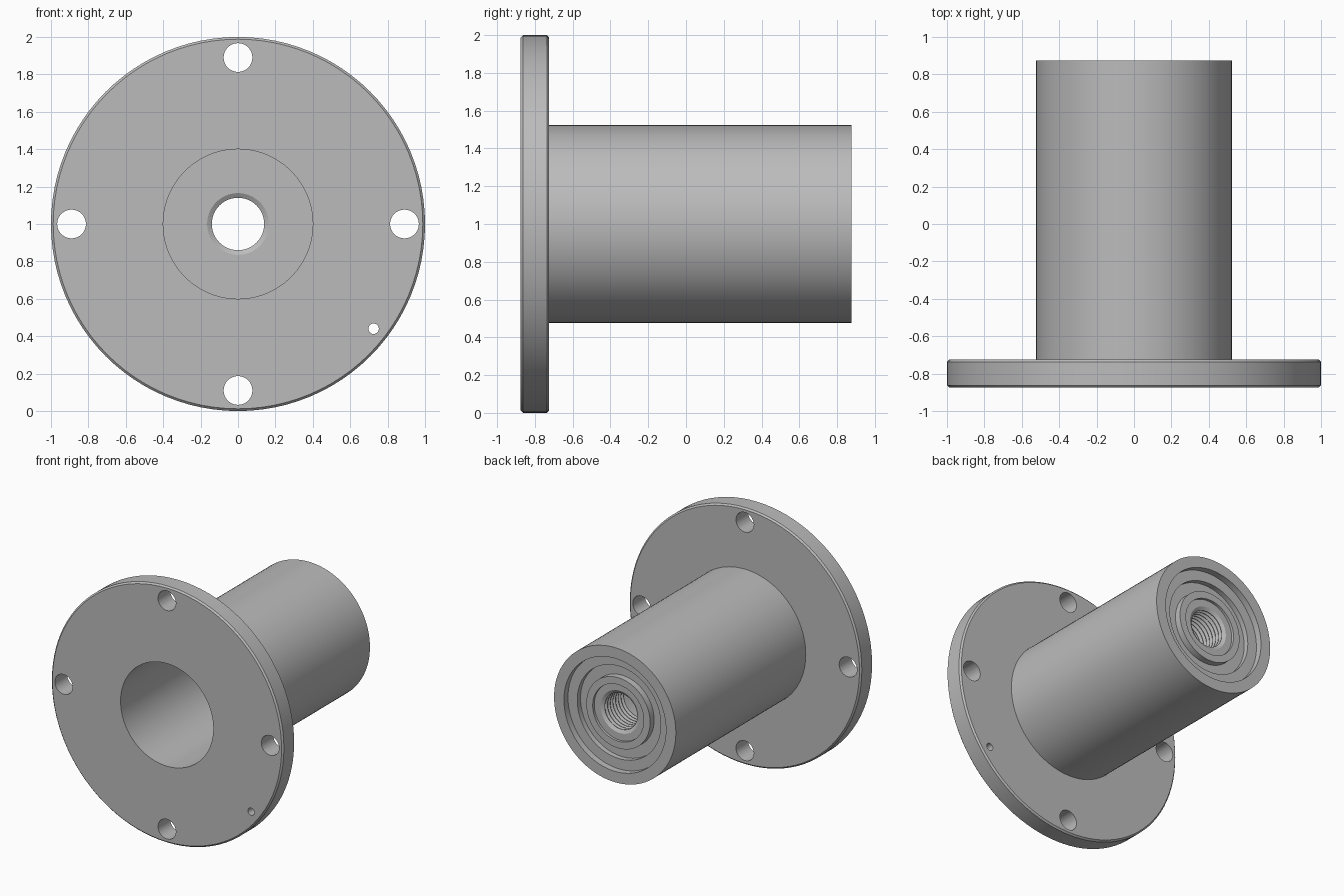
import bpy, bmesh, math
from mathutils import Matrix, Vector

if "Cube" in bpy.data.objects:
    bpy.data.objects.remove(bpy.data.objects["Cube"], do_unlink=True)

CENTRE_Z = 1.0
FRONT, FLANGE_BACK, BACK = -0.875, -0.725, 0.875

steel = bpy.data.materials.new("plain grey steel")
steel.use_nodes = True
GREY = (0.5, 0.5, 0.5, 1)
steel.diffuse_color = GREY
steel.node_tree.nodes["Principled BSDF"].inputs["Base Color"].default_value = GREY


def finish(bm, name):
    bmesh.ops.recalc_face_normals(bm, faces=bm.faces)
    mesh = bpy.data.meshes.new(name)
    bm.to_mesh(mesh)
    bm.free()
    obj = bpy.data.objects.new(name, mesh)
    bpy.context.collection.objects.link(obj)
    mesh.materials.append(steel)
    return obj


def lathe(name, profile, steps=96):
    """Revolve a closed (radius, y) profile around the axis of the sleeve."""
    bm = bmesh.new()
    rings = []
    for i in range(steps):
        a = 2 * math.pi * i / steps
        rings.append([bm.verts.new((r * math.cos(a), y, CENTRE_Z + r * math.sin(a)))
                      for r, y in profile])
    count = len(profile)
    for i in range(steps):
        here, after = rings[i], rings[(i + 1) % steps]
        for j in range(count):
            k = (j + 1) % count
            bm.faces.new((here[j], here[k], after[k], after[j]))
    return finish(bm, name)


# Outer outline: flange with softened rim, then the sleeve
soft = 0.012
outline = [(0.4, FRONT), (1 - soft, FRONT), (1, FRONT + soft),
           (1, FLANGE_BACK - soft), (1 - soft, FLANGE_BACK),
           (0.525, FLANGE_BACK), (0.525, BACK)]

# Stepped rings recessed into the back end
for radius, depth_in, depth_out in ((0.44, 0, 0.05), (0.36, 0.05, 0.09),
                                    (0.275, 0.09, 0.04), (0.22, 0.04, 0.06)):
    outline += [(radius, BACK - depth_in), (radius, BACK - depth_out)]

# Threaded centre hole, running from the back to the bore floor
thread_start, thread_end, turns = BACK - 0.06, 0.55, 8
pitch = (thread_start - thread_end) / turns
for t in range(turns):
    y = thread_start - t * pitch
    outline += [(0.165, y), (0.14, y - pitch * 0.45), (0.14, y - pitch * 0.55)]
outline += [(0.165, thread_end), (0.4, thread_end)]
sleeve = lathe("flanged_sleeve", outline)

# Bolt holes on the four axes and one small pin hole
holes = [(0.89 * math.cos(q * math.pi / 2), 0.89 * math.sin(q * math.pi / 2), 0.077)
         for q in range(4)] + [(0.725, -0.56, 0.028)]
bm = bmesh.new()
for x, z, radius in holes:
    place = Matrix.Translation(Vector((x, FRONT, CENTRE_Z + z))) @ Matrix.Rotation(math.pi / 2, 4, "X")
    bmesh.ops.create_cone(bm, cap_ends=True, segments=32, radius1=radius,
                          radius2=radius, depth=0.8, matrix=place)
cutter = finish(bm, "hole_cutter")
cutter.hide_render = True

cut = sleeve.modifiers.new("holes", "BOOLEAN")
cut.operation, cut.solver, cut.object = "DIFFERENCE", "EXACT", cutter
bpy.ops.object.select_all(action="DESELECT")
sleeve.select_set(True)
bpy.context.view_layer.objects.active = sleeve
bpy.ops.object.modifier_apply(modifier=cut.name)
bpy.data.objects.remove(cutter, do_unlink=True)
bpy.ops.object.shade_smooth_by_angle(angle=math.radians(30))
